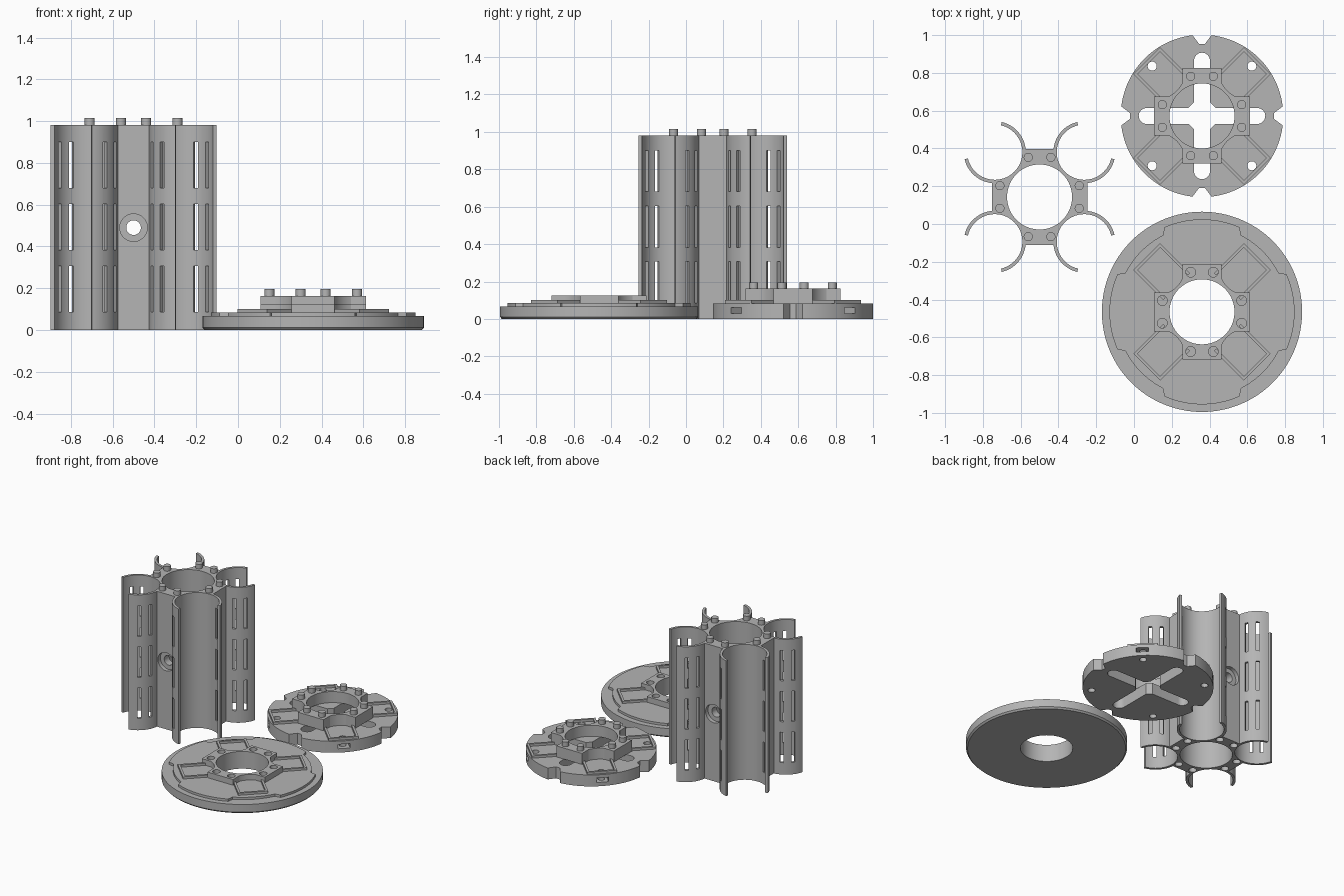
import bpy, bmesh
from math import radians, degrees, atan2, sin, cos, pi
from mathutils import Matrix, Vector

if "Cube" in bpy.data.objects:
    bpy.data.objects.remove(bpy.data.objects["Cube"], do_unlink=True)

# Single plain grey material
GREY = (0.46, 0.46, 0.46, 1)
grey = bpy.data.materials.new("plain_grey")
grey.use_nodes = True
grey.diffuse_color = GREY
grey.node_tree.nodes["Principled BSDF"].inputs["Base Color"].default_value = GREY

# Shared dimensions
HOLDER, BASE, COVER = (-0.5, 0.143), (0.36, -0.465), (0.36, 0.572)
BORE, FLAT, TUBE = 0.172, 0.253, 0.237
TUBE_OUT, TUBE_IN = 0.164, 0.146
PIN_R = 0.024


def arc(cx, cy, r, a0, a1, n):
    steps = [radians(a0 + (a1 - a0) * i / n) for i in range(n + 1)]
    return [(cx + r * cos(a), cy + r * sin(a)) for a in steps]


def circle(r, n=96):
    return arc(0, 0, r, 0, 360, n)[:-1]


def rect(x0, x1, y0, y1):
    return [(x0, y0), (x1, y0), (x1, y1), (x0, y1)]


def four_fold(quarter):
    """Repeat a quarter outline around the centre."""
    out = []
    for k in range(4):
        c, s = round(cos(k * pi / 2)), round(sin(k * pi / 2))
        out += [(x * c - y * s, x * s + y * c) for x, y in quarter]
    return out


def add_prism(bm, pts, levels, matrix=Matrix()):
    """Stack scaled copies of an outline; levels are (z, scale)."""
    rings = [[bm.verts.new(matrix @ Vector((x * s, y * s, z))) for x, y in pts]
             for z, s in levels]
    n = len(pts)
    bm.faces.new(rings[0][::-1])
    bm.faces.new(rings[-1])
    for lo, hi in zip(rings, rings[1:]):
        for i in range(n):
            j = (i + 1) % n
            bm.faces.new((lo[i], lo[j], hi[j], hi[i]))


def make(name, centre, prisms):
    """Object from a list of (outline, levels[, matrix])."""
    bm = bmesh.new()
    for p in prisms:
        add_prism(bm, *p)
    bmesh.ops.recalc_face_normals(bm, faces=bm.faces)
    mesh = bpy.data.meshes.new(name)
    bm.to_mesh(mesh)
    bm.free()
    mesh.materials.append(grey)
    obj = bpy.data.objects.new(name, mesh)
    obj.location = (*centre, 0)
    bpy.context.collection.objects.link(obj)
    return obj


def part(name, centre, prisms, cuts=()):
    """Solid part with each group of cutters subtracted, then shaded."""
    obj = make(name, centre, prisms)
    helpers = []
    for group in cuts:
        tool = make("cutter", centre, group)
        tool.hide_render = True
        mod = obj.modifiers.new("cut", "BOOLEAN")
        mod.object, mod.operation, mod.solver = tool, "DIFFERENCE", "EXACT"
        helpers.append(tool)
    if helpers:
        bpy.context.view_layer.update()
        dg = bpy.context.evaluated_depsgraph_get()
        mesh = bpy.data.meshes.new_from_object(obj.evaluated_get(dg))
        obj.modifiers.clear()
        obj.data = mesh
        for tool in helpers:
            bpy.data.objects.remove(tool, do_unlink=True)
    bpy.ops.object.select_all(action="DESELECT")
    obj.select_set(True)
    bpy.context.view_layer.objects.active = obj
    bpy.ops.object.shade_smooth_by_angle(angle=radians(30))
    return obj


def span(z0, z1):
    return [(z0, 1), (z1, 1)]


def turn(deg):
    return Matrix.Rotation(radians(deg), 4, "Z")


def pegs(r, z0, z1):
    """Eight round pegs, two on each flat."""
    spots = four_fold([(0.21, -0.06), (0.21, 0.06)])
    return [(circle(r, 24), span(z0, z1), Matrix.Translation((x, y, 0)))
            for x, y in spots]


bore = [(circle(BORE), span(-0.1, 1.2))]
DIAGONALS = (45, 135, 225, 315)

# Cell holder: square core with four open tubes on the diagonals
flat_angle = -degrees(atan2((TUBE_OUT**2 - (FLAT - TUBE)**2)**0.5, FLAT - TUBE))
holder_quarter = (arc(TUBE, TUBE, TUBE_OUT, flat_angle, -13, 14)
                  + arc(TUBE, TUBE, TUBE_IN, -13, -257, 44)
                  + arc(TUBE, TUBE, TUBE_OUT, 103, 90 - flat_angle, 14))

# Vent slots, three rows in the tube walls
slots = []
for d in DIAGONALS:
    for a in (-97, -70, 70, 97):
        m = (turn(d) @ Matrix.Translation((TUBE * 2**0.5, 0, 0)) @ turn(180 + a))
        for z in (0.086, 0.383, 0.68):
            slots.append((rect(0.125, 0.18, -0.012, 0.012), span(z, z + 0.22), m))

# Counterbored side hole running front to back
side_hole = [(circle(1, 48),
              [(-0.3, 0.066), (-0.225, 0.066), (-0.225, 0.035),
               (0.225, 0.035), (0.225, 0.066), (0.3, 0.066)],
              Matrix.Translation((0, 0, 0.49)) @ Matrix.Rotation(pi / 2, 4, "X"))]
part("cell_holder", HOLDER, [(four_fold(holder_quarter), span(0, 0.982))],
     [bore, slots, side_hole, pegs(0.026, -0.05, 0.04)])
part("holder_pins", HOLDER, pegs(PIN_R, 0.97, 1.015))

# Coupler: square with concave corners and a tab on each side
coupler = four_fold([(FLAT, 0.103), (0.18, 0.103)]
                    + arc(TUBE, TUBE, TUBE_IN, -113, -157, 12)
                    + [(0.103, 0.18), (0.103, FLAT)])

# Raised pocket rims on the diagonals
rim = [(0.19, -0.1), (0.414, -0.1), (0.414, 0.1), (0.19, 0.1),
       (0.19, 0.084), (0.398, 0.084), (0.398, -0.084), (0.19, -0.084)]


def rims(z0, z1):
    return [(rim, span(z0, z1), turn(d)) for d in DIAGONALS]


# Base plate with chamfered foot, stepped top and socketed coupler
part("base_disc", BASE, [(circle(0.53, 128), [(0, 0.98), (0.011, 1), (0.067, 1)])],
     [bore])
step_outline = four_fold(arc(0, 0, 0.49, -24, 24, 20) + arc(0, 0, 0.455, 27, 63, 16))
part("base_step", BASE, [(step_outline, span(0.06, 0.084))], [bore])
part("base_pocket_rims", BASE, rims(0.075, 0.1))
part("base_coupler", BASE, [(coupler, span(0.078, 0.125))],
     [bore, pegs(0.026, 0.09, 0.2)])

# Cover disc with edge notches, cross opening, screw holes and nut slots
cover_outline = four_fold([(0.382, -0.016), (0.382, 0.016)]
                          + arc(0, 0, 0.43, 6.7, 83.3, 30))
cross = four_fold(arc(0.293, 0, 0.042, -90, 90, 16) + [(0.072, 0.042), (0.042, 0.072)])
screws = [(circle(PIN_R, 24), span(-0.1, 0.2), turn(d) @ Matrix.Translation((0.373, 0, 0)))
          for d in DIAGONALS]
nuts = [(rect(0.335, 0.5, -0.04, 0.04), span(0.028, 0.06), turn(d)) for d in DIAGONALS]
part("cover_disc", COVER, [(cover_outline, span(0, 0.083))],
     [[(cross, span(-0.1, 0.2))], screws, nuts])
part("cover_pocket_rims", COVER, rims(0.075, 0.1))
part("cover_coupler", COVER, [(coupler, span(0.083, 0.163))], [bore])
part("cover_pins", COVER, pegs(PIN_R, 0.15, 0.196))
